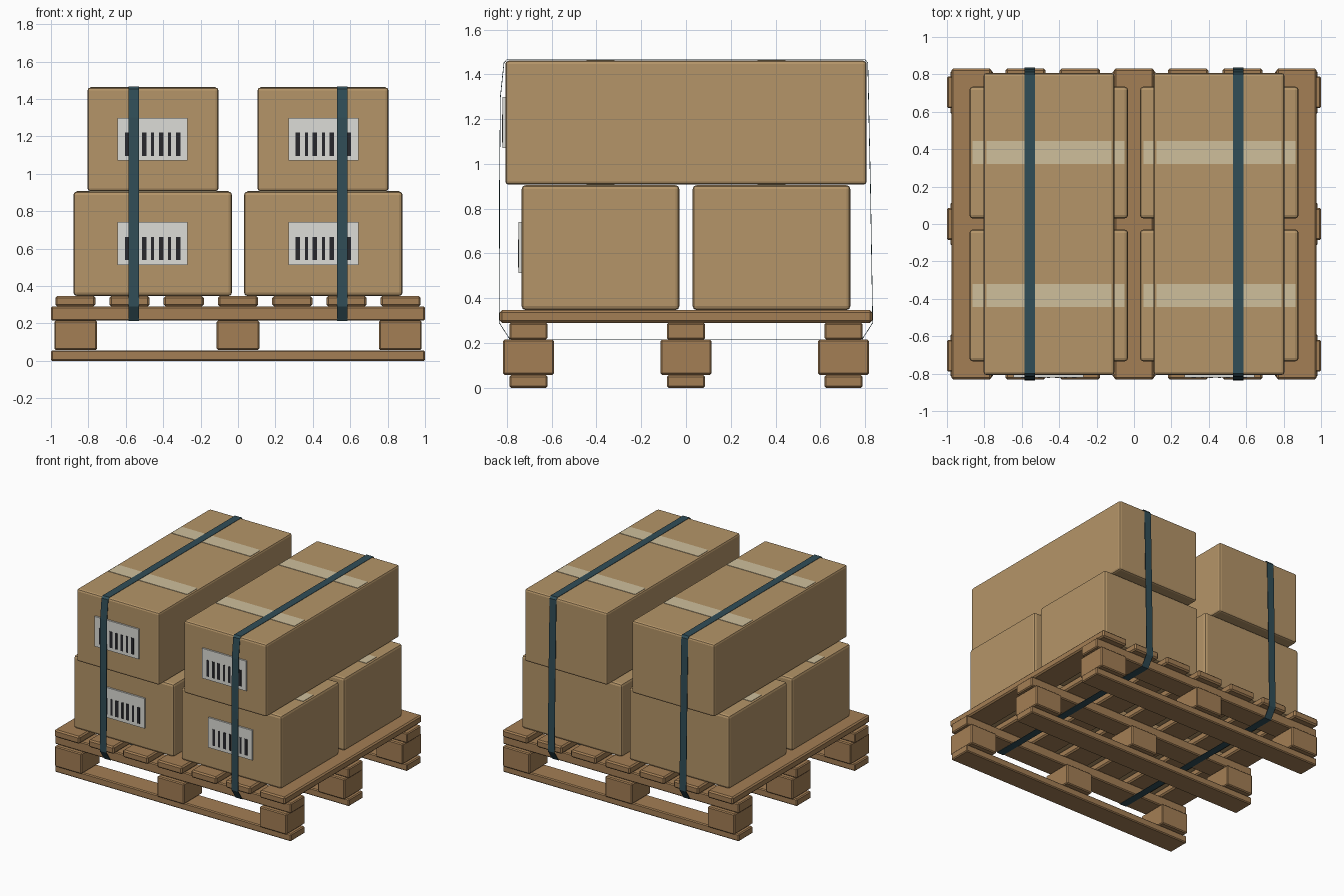
import bpy, bmesh
from mathutils import Vector

if "Cube" in bpy.data.objects:
    bpy.data.objects.remove(bpy.data.objects["Cube"])


def material(name, rgb):
    m = bpy.data.materials.new(name)
    m.diffuse_color = (*rgb, 1)
    m.use_nodes = True
    m.node_tree.nodes["Principled BSDF"].inputs["Base Color"].default_value = m.diffuse_color
    return m


WOOD = material("wood", (0.37, 0.21, 0.09))
CARD = material("cardboard", (0.46, 0.30, 0.14))
TAPE = material("tape", (0.62, 0.52, 0.33))
PAPER = material("label_paper", (0.72, 0.72, 0.68))
INK = material("ink", (0.02, 0.02, 0.025))
STRAP = material("strap", (0.03, 0.075, 0.095))


def add_object(name, bm, mat):
    me = bpy.data.meshes.new(name)
    bm.to_mesh(me)
    bm.free()
    me.materials.append(mat)
    ob = bpy.data.objects.new(name, me)
    bpy.context.collection.objects.link(ob)
    return ob


def box(name, x, y, z, mat, bevel=0.0, segments=1):
    """Box from (min, max) ranges, with optionally bevelled edges."""
    bm = bmesh.new()
    bmesh.ops.create_cube(bm, size=1)
    lo, hi = Vector((x[0], y[0], z[0])), Vector((x[1], y[1], z[1]))
    for v in bm.verts:
        v.co = (lo + hi) / 2 + v.co * (hi - lo)
    ob = add_object(name, bm, mat)
    if bevel:
        mod = ob.modifiers.new("bevel", "BEVEL")
        mod.width, mod.segments = bevel, segments
    return ob


def span(centre, width):
    return (centre - width / 2, centre + width / 2)


# Pallet: three runners made of a bottom board, three blocks and a top board
for y in (-0.704, 0, 0.704):
    box("runner_bottom_board", (-1, 1), span(y, 0.17), (0, 0.056), WOOD, 0.007)
    box("runner_top_board", (-1, 1), span(y, 0.17), (0.215, 0.29), WOOD, 0.007)
    for x in (-0.868, 0, 0.868):
        box("pallet_block", span(x, 0.228), span(y, 0.228), (0.058, 0.215), WOOD, 0.007)

# Pallet deck boards
for i in range(7):
    box("deck_board", span((i - 3) * 0.29, 0.214), (-0.832, 0.832), (0.29, 0.347), WOOD, 0.01)


def label(x, front, z):
    """Barcode label whose bottom edge is at z, on a front face."""
    box("label", span(x, 0.374), (front - 0.013, front + 0.002), (z, z + 0.229), PAPER)
    for i, w in enumerate((0.022, 0.016, 0.026, 0.016, 0.022, 0.016, 0.022)):
        box("barcode_bar", span(x + (i - 3) * 0.0455, w),
            (front - 0.016, front - 0.012), (z + 0.026, z + 0.15), INK)


def strap(x):
    """Thin ribbon looped over the boxes and under the runner boards."""
    path = [(-0.785, 0.214), (-0.834, 0.29), (-0.833, 0.9), (-0.829, 1.3),
            (-0.813, 1.452), (-0.8, 1.466), (0.8, 1.466), (0.812, 1.45),
            (0.824, 0.9), (0.834, 0.29), (0.785, 0.214)]
    bm = bmesh.new()
    rows = [[bm.verts.new((x + s * 0.0285, y, z)) for s in (-1, 1)] for y, z in path]
    for a, b in zip(rows, rows[1:] + rows[:1]):
        bm.faces.new((a[0], a[1], b[1], b[0]))
    bmesh.ops.recalc_face_normals(bm, faces=bm.faces)
    ob = add_object("strap", bm, STRAP)
    mod = ob.modifiers.new("thickness", "SOLIDIFY")
    mod.thickness, mod.offset = 0.003, 0


for side in (-1, 1):
    # Lower cartons, front and back, each with one tape strip
    for row in (-1, 1):
        box("lower_carton", span(side * 0.456, 0.848), span(row * 0.382, 0.705),
            (0.347, 0.905), CARD, 0.018, 2)
        box("lower_tape", span(side * 0.457, 0.812), span(row * 0.382, 0.124),
            (0.9, 0.908), TAPE)
    # Long upper carton with two tape strips
    box("upper_carton", span(side * 0.4545, 0.70), (-0.807, 0.807), (0.907, 1.461), CARD, 0.015, 2)
    for row in (-1, 1):
        box("upper_tape", span(side * 0.4545, 0.67), span(row * 0.382, 0.124),
            (1.456, 1.464), TAPE)
    label(side * 0.456, -0.735, 0.512)
    label(side * 0.456, -0.807, 1.07)
    strap(side * 0.558)
